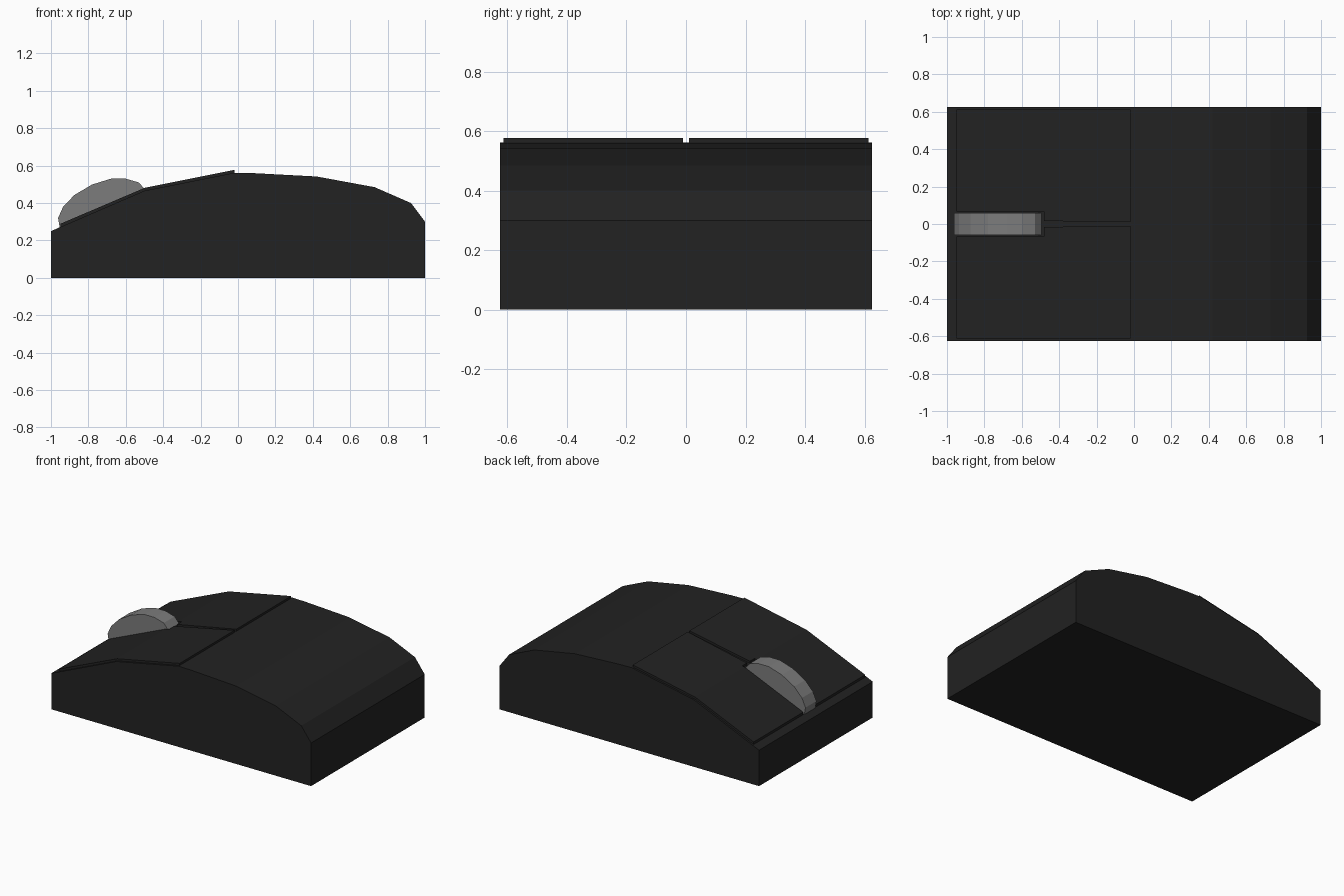
import bpy
import bmesh

cube = bpy.data.objects.get("Cube")
if cube:
    bpy.data.objects.remove(cube, do_unlink=True)


def material(name, value):
    mat = bpy.data.materials.new(name)
    mat.use_nodes = True
    colour = (value, value, value, 1)
    mat.diffuse_color = colour
    bsdf = mat.node_tree.nodes["Principled BSDF"]
    bsdf.inputs["Base Color"].default_value = colour
    bsdf.inputs["Roughness"].default_value = 0.6
    return mat


black = material("soft black", 0.016)
grey = material("wheel grey", 0.2)


def finish(bm, name, mat):
    bmesh.ops.recalc_face_normals(bm, faces=bm.faces)
    mesh = bpy.data.meshes.new(name)
    bm.to_mesh(mesh)
    bm.free()
    mesh.materials.append(mat)
    obj = bpy.data.objects.new(name, mesh)
    bpy.context.collection.objects.link(obj)
    return obj


def extrude_profile(name, points, y0, y1, mat):
    """Side profile (x, z) extruded across the width."""
    bm = bmesh.new()
    face = bm.faces.new([bm.verts.new((x, y0, z)) for x, z in points])
    result = bmesh.ops.extrude_face_region(bm, geom=[face])
    moved = [v for v in result["geom"] if isinstance(v, bmesh.types.BMVert)]
    bmesh.ops.translate(bm, verts=moved, vec=(0, y1 - y0, 0))
    return finish(bm, name, mat)


# Body shell: sloped nose, faceted rounded back
body_profile = [(-1, 0), (-1, 0.25), (-0.5, 0.466), (-0.02, 0.562), (0.08, 0.56),
                (0.42, 0.542), (0.73, 0.485), (0.925, 0.4), (1, 0.3), (1, 0)]
extrude_profile("body", body_profile, -0.625, 0.625, black)


# Click buttons: thin raised plates following the slope, notched for the wheel
def button(name, side):
    bm = bmesh.new()
    nose, bend, notch, back = -0.95, -0.5, -0.48, -0.02
    top = {nose: 0.289, bend: 0.481, notch: 0.485, back: 0.577}
    inner = {nose: 0.068, bend: 0.068, notch: 0.016, back: 0.01}

    def strip(x0, x1, a0, a1):
        corners = [(x0, a0), (x1, a1), (x1, 0.613), (x0, 0.613)]
        low = [bm.verts.new((x, side * y, top[x] - 0.03)) for x, y in corners]
        high = [bm.verts.new((x, side * y, top[x])) for x, y in corners]
        bm.faces.new(low)
        bm.faces.new(high)
        for i in range(4):
            j = (i + 1) % 4
            bm.faces.new((low[i], low[j], high[j], high[i]))

    strip(nose, bend, inner[nose], inner[bend])
    strip(bend, notch, inner[bend], inner[bend])
    strip(notch, back, inner[notch], inner[back])
    finish(bm, name, black)


button("left_button", 1)
button("right_button", -1)

# Scroll wheel: faceted, partly sunk in the body
wheel_profile = [(-0.95, 0.25), (-0.962, 0.32), (-0.935, 0.38), (-0.875, 0.443),
                 (-0.78, 0.499), (-0.68, 0.53), (-0.6, 0.53), (-0.53, 0.51),
                 (-0.495, 0.47), (-0.52, 0.4), (-0.65, 0.3), (-0.8, 0.25)]
extrude_profile("scroll_wheel", wheel_profile, -0.06, 0.06, grey)
